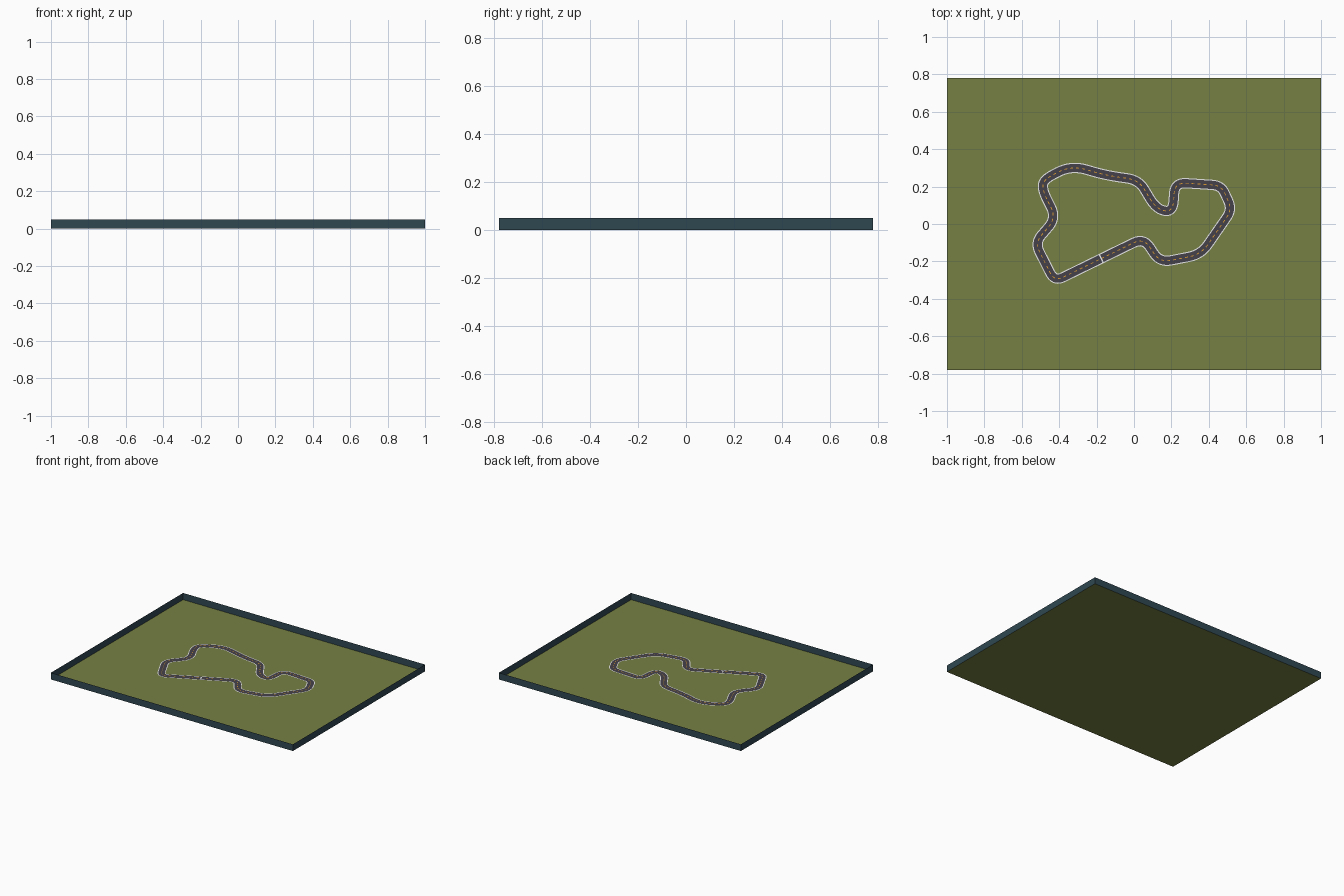
import bpy
from mathutils import Vector

if "Cube" in bpy.data.objects:
    bpy.data.objects.remove(bpy.data.objects["Cube"])


def material(name, rgb):
    m = bpy.data.materials.new(name)
    m.diffuse_color = (*rgb, 1)
    m.use_nodes = True
    m.node_tree.nodes["Principled BSDF"].inputs["Base Color"].default_value = m.diffuse_color
    return m


GRASS = material("olive_grass", (0.18, 0.215, 0.056))
WALL = material("slate_blue_wall", (0.028, 0.064, 0.083))
ASPHALT = material("dark_asphalt", (0.06, 0.055, 0.068))
WHITE = material("white_paint", (0.80, 0.80, 0.80))
ORANGE = material("orange_paint", (0.70, 0.32, 0.03))


def add_mesh(name, verts, faces, mat):
    me = bpy.data.meshes.new(name)
    me.from_pydata(verts, [], faces)
    me.materials.append(mat)
    ob = bpy.data.objects.new(name, me)
    bpy.context.collection.objects.link(ob)
    return ob


# Ground sheet and thin surrounding wall
X, Y, H = 1.0, 0.78, 0.05
corners = [(-X, -Y), (X, -Y), (X, Y), (-X, Y)]
add_mesh("ground", [(x, y, 0) for x, y in corners], [(0, 1, 2, 3)], GRASS)
add_mesh("boundary_wall",
         [(x, y, z) for z in (0, H) for x, y in corners],
         [(i, (i + 1) % 4, (i + 1) % 4 + 4, i + 4) for i in range(4)], WALL)

# Circuit centre line: corner points with the length of their rounding
bends = [
    (0.052, -0.074, 0.06), (0.138, -0.206, 0.06), (0.358, -0.163, 0.065),
    (0.525, 0.078, 0.05), (0.466, 0.206, 0.045), (0.218, 0.222, 0.06),
    (0.208, 0.062, 0.065), (0.118, 0.080, 0.07), (0.026, 0.235, 0.06),
    (-0.16, 0.262, 0.08), (-0.335, 0.315, 0.10), (-0.487, 0.235, 0.06),
    (-0.487, 0.175, 0.05), (-0.415, 0.032, 0.065), (-0.530, -0.100, 0.055),
    (-0.425, -0.307, 0.05),
]


def rounded_loop(bends, steps=8):
    pts, n = [], len(bends)
    for i, (x, y, r) in enumerate(bends):
        c = Vector((x, y))
        to_a = Vector(bends[i - 1][:2]) - c
        to_b = Vector(bends[(i + 1) % n][:2]) - c
        a = c + to_a.normalized() * min(r, to_a.length * 0.48)
        b = c + to_b.normalized() * min(r, to_b.length * 0.48)
        for k in range(steps + 1):
            t = k / steps
            pts.append(a * (1 - t) ** 2 + c * 2 * t * (1 - t) + b * t * t)
    return pts


def resample(pts, step):
    total = sum((pts[i] - pts[i - 1]).length for i in range(len(pts)))
    count = round(total / step / 4) * 4
    step, out, travelled = total / count, [], 0.0
    for i, p in enumerate(pts):
        q = pts[(i + 1) % len(pts)]
        d = (q - p).length
        while len(out) < count and len(out) * step < travelled + d:
            out.append(p.lerp(q, (len(out) * step - travelled) / d))
        travelled += d
    return out


path = resample(rounded_loop(bends), 0.008)
N = len(path)
sides = []
for i in range(N):
    t = (path[(i + 1) % N] - path[i - 1]).normalized()
    sides.append(Vector((-t.y, t.x)))


def ribbon(name, lo, hi, z, mat, keep=lambda i: True):
    verts = [(*(path[i] + sides[i] * o), z) for i in range(N) for o in (lo, hi)]
    faces = [(2 * i, 2 * ((i + 1) % N), 2 * ((i + 1) % N) + 1, 2 * i + 1)
             for i in range(N) if keep(i)]
    return add_mesh(name, verts, faces, mat)


# Road surface, edge lines and dashed centre line
ribbon("road", -0.022, 0.022, 0.003, ASPHALT)
ribbon("left_edge_line", 0.022, 0.0275, 0.003, WHITE)
ribbon("right_edge_line", -0.0275, -0.022, 0.003, WHITE)
ribbon("centre_dashes", -0.0022, 0.0022, 0.0045, ORANGE, lambda i: i % 4 < 2)

# Start line across the road
s = min(range(N), key=lambda i: (path[i] - Vector((-0.175, -0.187))).length)
p, side = path[s], sides[s]
along = Vector((side.y, -side.x)) * 0.004
quad = [p - side * 0.022 - along, p - side * 0.022 + along,
        p + side * 0.022 + along, p + side * 0.022 - along]
add_mesh("start_line", [(*q, 0.006) for q in quad], [(0, 1, 2, 3)], WHITE)
